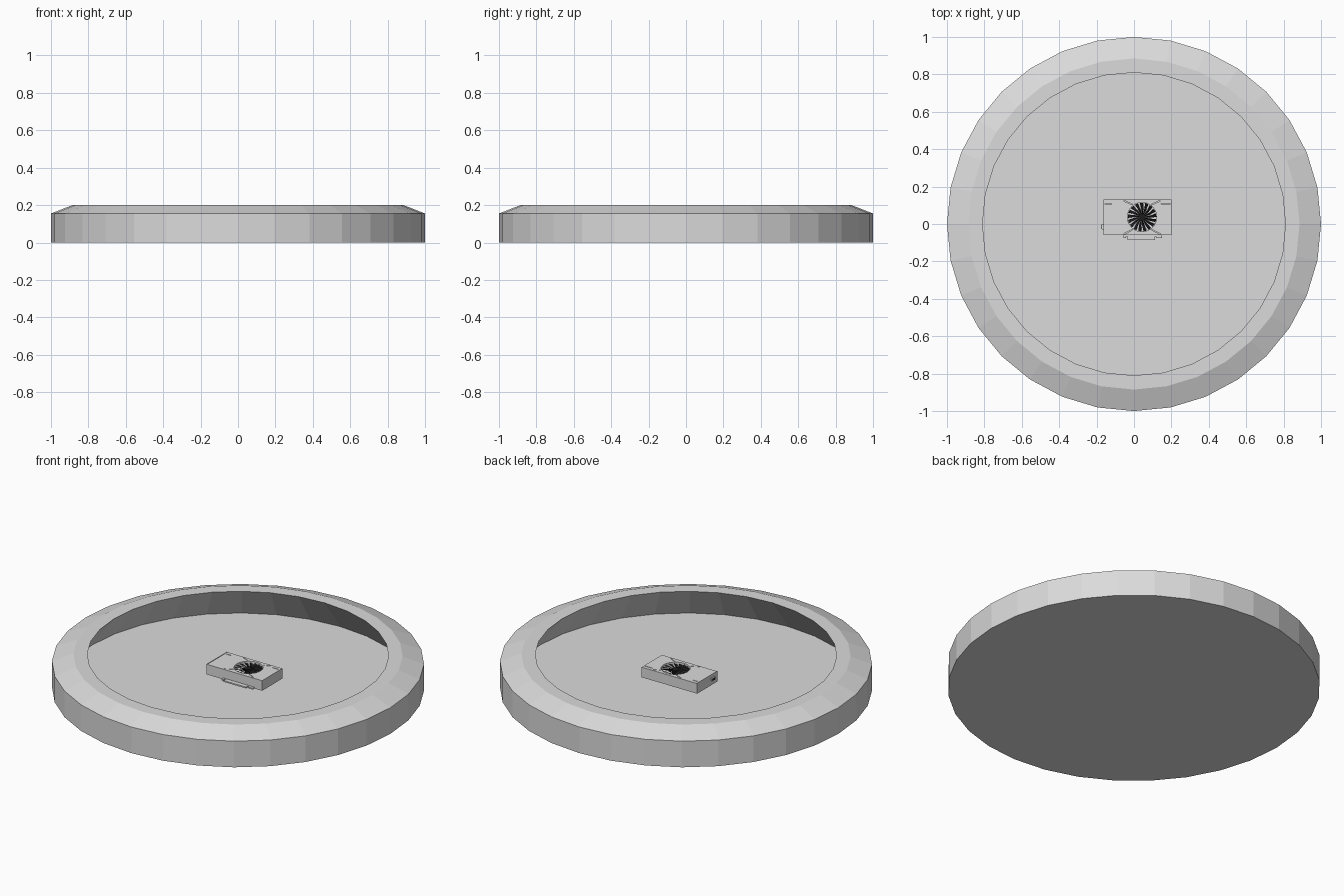
import bpy, bmesh, math
from mathutils import Vector, Matrix

if "Cube" in bpy.data.objects:
    bpy.data.objects.remove(bpy.data.objects["Cube"])


def material(name, rgb):
    m = bpy.data.materials.new(name)
    m.diffuse_color = (*rgb, 1)
    m.use_nodes = True
    m.node_tree.nodes["Principled BSDF"].inputs["Base Color"].default_value = m.diffuse_color
    return m


GREY = material("light grey", (0.71, 0.71, 0.71))
BLACK = material("fan black", (0.012, 0.012, 0.012))
BASE = 0.064   # underside of the card, which floats above the dish floor
TOP = 0.124
FAN = Vector((0.043, 0.037, 0))


def finish(name, bm, mat):
    bmesh.ops.recalc_face_normals(bm, faces=bm.faces)
    me = bpy.data.meshes.new(name)
    bm.to_mesh(me)
    bm.free()
    ob = bpy.data.objects.new(name, me)
    bpy.context.collection.objects.link(ob)
    me.materials.append(mat)
    return ob


def prism(name, pts, z0, z1, mat=GREY):
    bm = bmesh.new()
    f = bm.faces.new([bm.verts.new((x, y, z0)) for x, y in pts])
    r = bmesh.ops.extrude_face_region(bm, geom=[f])
    vs = [v for v in r["geom"] if isinstance(v, bmesh.types.BMVert)]
    bmesh.ops.translate(bm, vec=(0, 0, z1 - z0), verts=vs)
    return finish(name, bm, mat)


def box(name, x0, x1, y0, y1, z0, z1, mat=GREY):
    return prism(name, [(x0, y0), (x1, y0), (x1, y1), (x0, y1)], z0, z1, mat)


def circle(r, n):
    return [(FAN.x + r * math.cos(2 * math.pi * i / n),
             FAN.y + r * math.sin(2 * math.pi * i / n)) for i in range(n)]


def lathe(name, profile, n, mat):
    # rings of (radius, height), capped at both ends
    bm = bmesh.new()
    rings = [[bm.verts.new((r * math.cos(2 * math.pi * i / n),
                            r * math.sin(2 * math.pi * i / n), z))
              for i in range(n)] for r, z in profile]
    for a, b in zip(rings, rings[1:]):
        for i in range(n):
            j = (i + 1) % n
            bm.faces.new((a[i], a[j], b[j], b[i]))
    bm.faces.new(rings[0])
    bm.faces.new(rings[-1])
    return finish(name, bm, mat)


def cut(target, cutter):
    mod = target.modifiers.new(cutter.name, "BOOLEAN")
    mod.operation = "DIFFERENCE"
    mod.solver = "EXACT"
    mod.object = cutter
    cutter.hide_render = True
    cutter.hide_set(True)


# Round dish: chamfered rim, undercut inner wall, thin floor
lathe("dish", [(1, 0), (1, 0.155), (0.885, 0.2), (0.81, 0.2), (0.957, 0.003)], 32, GREY)

# Card shroud with fan well and narrow panel grooves
shroud = box("card_shroud", -0.16, 0.2, -0.06, 0.13, BASE, TOP)
cut(shroud, prism("fan_well_cutter", circle(0.078, 40), TOP - 0.03, TOP + 0.02))
GROOVES = [((-0.054, 0.124), (-0.008, 0.104)), ((0.094, 0.104), (0.14, 0.124)),
           ((-0.054, -0.054), (-0.008, -0.03)), ((0.094, -0.03), (0.14, -0.054)),
           ((-0.155, 0.107), (-0.12, 0.107)), ((0.145, 0.108), (0.195, 0.108))]
for i, (a, b) in enumerate(GROOVES):
    a, b = Vector(a), Vector(b)
    side = (b - a).orthogonal().normalized() * 0.002
    cut(shroud, prism(f"groove_cutter_{i + 1}", [a - side, b - side, b + side, a + side],
                      TOP - 0.02, TOP + 0.02))

# Fan: hub and tilted, swept blades
prism("fan_hub", circle(0.02, 20), TOP - 0.03, TOP - 0.005, BLACK)
bm = bmesh.new()
COUNT = 17
for k in range(COUNT):
    rot = Matrix.Rotation(2 * math.pi * k / COUNT, 3, "Z")
    rows = []
    for r, turn in ((0.017, 0), (0.045, 0.04), (0.076, 0.12)):
        half = 0.3 * math.pi * 2 / COUNT * r
        c, s = math.cos(turn), math.sin(turn)
        row = []
        for side, z in ((-1, TOP - 0.014), (1, TOP - 0.007)):
            p = Vector((r * c - side * half * s, r * s + side * half * c, z))
            row.append(bm.verts.new(rot @ p + FAN))
        rows.append(row)
    for a, b in zip(rows, rows[1:]):
        bm.faces.new((a[0], b[0], b[1], a[1]))
blades = finish("fan_blades", bm, BLACK)
thick = blades.modifiers.new("thickness", "SOLIDIFY")
thick.thickness = 0.002

# Edge connector tabs along the front of the circuit board
for name, x0, x1, y in (("connector_tab_left", -0.055, -0.042, -0.076),
                        ("connector_tab_main", -0.035, 0.112, -0.085),
                        ("connector_tab_right", 0.118, 0.15, -0.076)):
    box(name, x0, x1, y, -0.058, BASE, BASE + 0.008)
box("circuit_board_edge", -0.055, 0.15, -0.066, -0.058, BASE, BASE + 0.008)

# Mounting bracket and port at the left end
box("bracket", -0.164, -0.16, -0.06, 0.13, BASE, TOP + 0.002)
box("port", -0.172, -0.16, -0.03, 0.0, 0.09, 0.105)
box("port_opening", -0.1725, -0.1718, -0.026, -0.004, 0.093, 0.102, BLACK)
